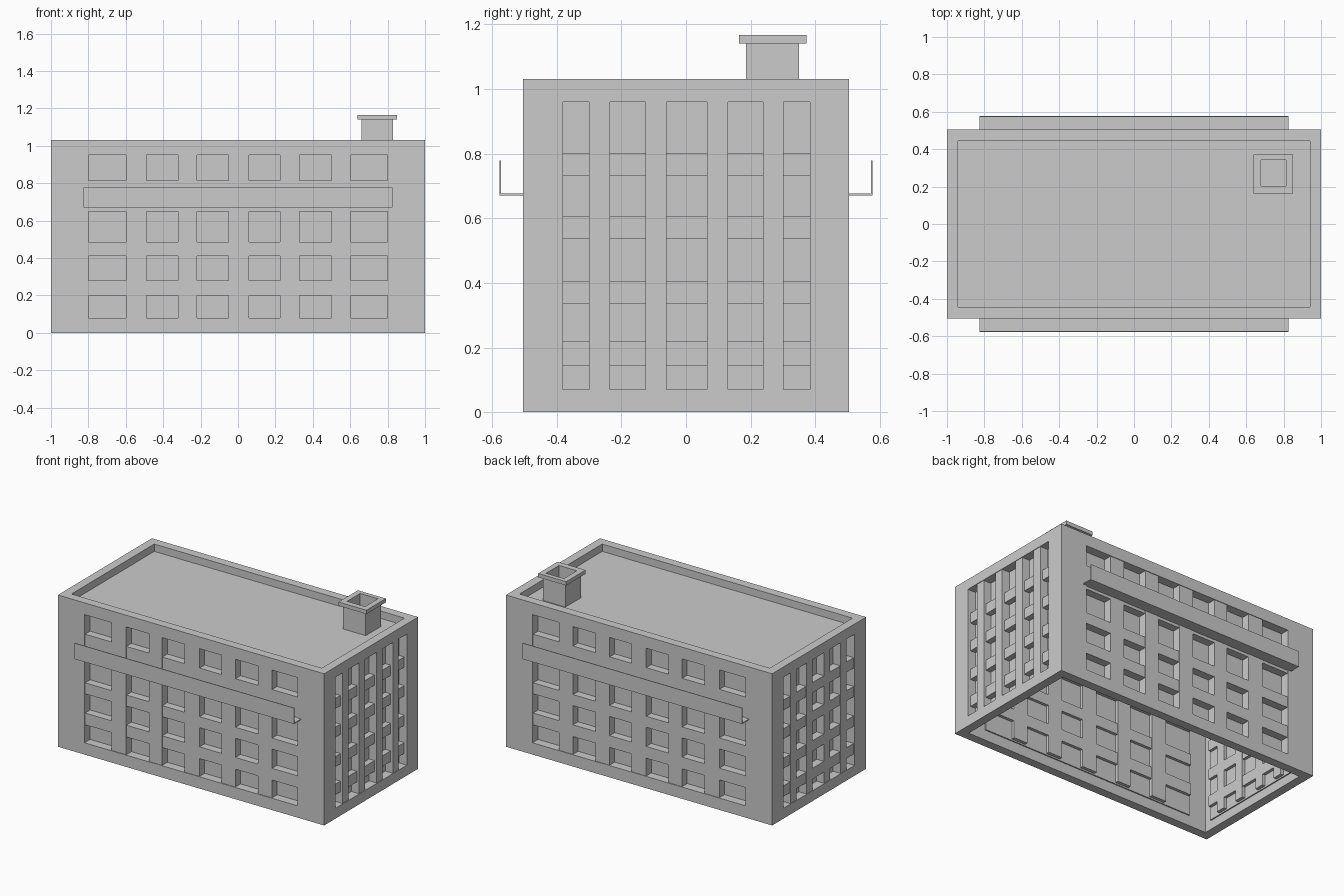
import bpy, bmesh

if "Cube" in bpy.data.objects:
    bpy.data.objects.remove(bpy.data.objects["Cube"])

HX, HY, H = 1.0, 0.504, 1.03      # half width, half depth, height
WALL = 0.06


def boxes(name, specs):
    """One object made of boxes, each given as ((x0, x1), (y0, y1), (z0, z1))."""
    bm = bmesh.new()
    for spec in specs:
        lo = [min(r) for r in spec]
        hi = [max(r) for r in spec]
        for v in bmesh.ops.create_cube(bm, size=1)["verts"]:
            v.co = [hi[i] if v.co[i] > 0 else lo[i] for i in range(3)]
    me = bpy.data.meshes.new(name)
    bm.to_mesh(me)
    bm.free()
    ob = bpy.data.objects.new(name, me)
    bpy.context.collection.objects.link(ob)
    return ob


def cut(target, name, spec):
    c = boxes(name, [spec])
    c.hide_render = True
    c.hide_viewport = False
    c.display_type = 'WIRE'
    m = target.modifiers.new(name, 'BOOLEAN')
    m.operation = 'DIFFERENCE'
    m.solver = 'EXACT'
    m.object = c


def window_wall(name, side, sign, cols, rows, rail_recess):
    """Pane, posts and rails filling the opening of one wall."""
    half = HY if side == 'y' else HX

    def part(u, d, z):
        depth = tuple(sign * (half - k) for k in d)
        return (u, depth, z) if side == 'y' else (depth, u, z)

    u_all, z_all = (cols[0][0], cols[-1][1]), (rows[0][0], rows[-1][1])
    posts = [part((a[1], b[0]), (0.004, 0.09), z_all) for a, b in zip(cols, cols[1:])]
    rails = [part(u_all, (rail_recess, 0.088), (a[1], b[0])) for a, b in zip(rows, rows[1:])]
    boxes(name + "_posts", posts)
    boxes(name + "_rails", rails)
    grow = 0.01
    boxes(name + "_pane", [part((u_all[0] - grow, u_all[1] + grow), (WALL, WALL + 0.008),
                                (z_all[0] - grow, z_all[1] + grow))])


# window layout: columns and rows of openings
long_cols = [(-0.80, -0.60), (-0.49, -0.32), (-0.22, -0.05),
             (0.06, 0.225), (0.33, 0.50), (0.605, 0.80)]
long_rows = [(0.08, 0.20), (0.28, 0.41), (0.485, 0.65), (0.815, 0.95)]
short_cols = [(-0.38, -0.30), (-0.235, -0.125), (-0.06, 0.065), (0.13, 0.238), (0.302, 0.384)]
short_rows = [(0.07, 0.145), (0.218, 0.335), (0.405, 0.535), (0.605, 0.73), (0.80, 0.96)]

# hollow building shell, open below, with a sunken roof
shell = boxes("building_shell", [((-HX, HX), (-HY, HY), (0, H))])
ix, iy = HX - WALL, HY - WALL
cut(shell, "roof_cutter", ((-ix, ix), (-iy, iy), (0.98, 1.3)))
cut(shell, "interior_cutter", ((-ix, ix), (-iy, iy), (-0.2, 0.965)))
cut(shell, "long_opening_cutter", ((-0.80, 0.80), (-0.7, 0.7), (0.08, 0.95)))
cut(shell, "short_opening_cutter", ((-1.2, 1.2), (-0.38, 0.384), (0.07, 0.96)))

# window grids
for name, sign in (("front", -1), ("back", 1)):
    window_wall(name + "_windows", 'y', sign, long_cols, long_rows, 0.006)
window_wall("right_windows", 'x', 1, short_cols, short_rows, 0.02)
window_wall("left_windows", 'x', -1, short_cols, short_rows, 0.006)

# balconies: thin floor and outer parapet, open at the ends
for name, s in (("front_balcony", -1), ("back_balcony", 1)):
    boxes(name, [((-0.825, 0.825), (s * (HY - 0.02), s * 0.577), (0.67, 0.676)),
                 ((-0.825, 0.825), (s * 0.572, s * 0.577), (0.676, 0.778))])

# chimney with cap and open flue
shaft = boxes("chimney_shaft", [((0.66, 0.83), (0.185, 0.35), (0.975, 1.14))])
cap = boxes("chimney_cap", [((0.64, 0.85), (0.164, 0.372), (1.14, 1.166))])
for ob in (shaft, cap):
    cut(ob, ob.name + "_flue_cutter", ((0.678, 0.812), (0.203, 0.342), (0.985, 1.3)))
